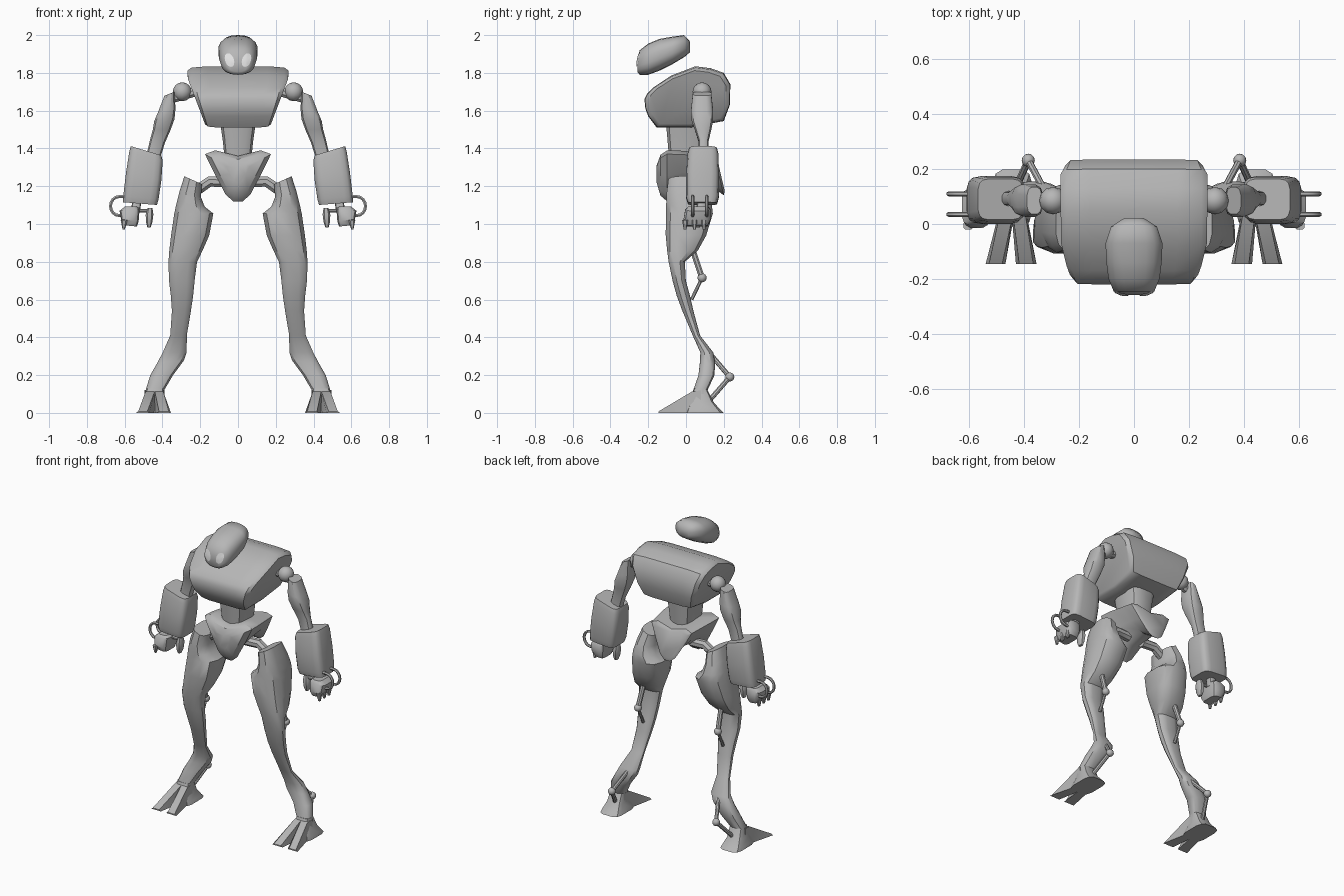
import bpy, bmesh, math
from mathutils import Vector
from mathutils.bvhtree import BVHTree

if "Cube" in bpy.data.objects:
    bpy.data.objects.remove(bpy.data.objects["Cube"])


def material(name, v):
    m = bpy.data.materials.new(name)
    m.diffuse_color = (v, v, v, 1)
    m.use_nodes = True
    m.node_tree.nodes["Principled BSDF"].inputs["Base Color"].default_value = m.diffuse_color
    return m


GREY = material("body grey", 0.47)
LIGHT = material("eye white", 0.85)


def finish(name, bm, mat=GREY, mirror=False, angle=35):
    bmesh.ops.recalc_face_normals(bm, faces=bm.faces)
    me = bpy.data.meshes.new(name)
    bm.to_mesh(me)
    bm.free()
    me.materials.append(mat)
    me.polygons.foreach_set("use_smooth", [True] * len(me.polygons))
    me.set_sharp_from_angle(angle=math.radians(angle))
    ob = bpy.data.objects.new(name, me)
    bpy.context.collection.objects.link(ob)
    if mirror:
        ob.modifiers.new("mirror", 'MIRROR').use_mirror_merge = False
    return ob


def loft(name, rings, **kw):
    """Skin a list of equally long point rings and cap both ends."""
    bm = bmesh.new()
    vs = [[bm.verts.new(p) for p in r] for r in rings]
    n = len(vs[0])
    for a, b in zip(vs, vs[1:]):
        for i in range(n):
            j = (i + 1) % n
            bm.faces.new((a[i], a[j], b[j], b[i]))
    bm.faces.new(vs[0])
    bm.faces.new(vs[-1])
    return finish(name, bm, **kw)


def oval(n, p):
    """Unit superellipse, p = 2 round, larger = boxier."""
    out = []
    for i in range(n):
        a = 2 * math.pi * (i + 0.5) / n
        c, s = math.cos(a), math.sin(a)
        out.append((math.copysign(abs(c) ** (2 / p), c), math.copysign(abs(s) ** (2 / p), s)))
    return out


def limb(name, rows, n=12, p=3, **kw):
    """Loft along z: rows of (z, x0, x1, y0, y1, slope of the ring across x)."""
    rings = []
    for z, x0, x1, y0, y1, k in rows:
        rings.append([((x0 + x1) / 2 + u * (x1 - x0) / 2, (y0 + y1) / 2 + v * (y1 - y0) / 2,
                       z + k * u * (x1 - x0) / 2) for u, v in oval(n, p)])
    return loft(name, rings, mirror=True, **kw)


def tube(name, pts, r, n=8):
    pts = [Vector(p) for p in pts]
    rings = []
    for i, p in enumerate(pts):
        t = (pts[min(i + 1, len(pts) - 1)] - pts[max(i - 1, 0)]).normalized()
        side = t.cross(Vector((0, 1, 0)) if abs(t.y) < 0.9 else Vector((1, 0, 0))).normalized()
        up = t.cross(side)
        rings.append([p + r * (u * side + v * up) for u, v in oval(n, 2)])
    return loft(name, rings, mirror=True)


def ball(name, c, r, n=12):
    bm = bmesh.new()
    bmesh.ops.create_uvsphere(bm, u_segments=n, v_segments=8, radius=r)
    bmesh.ops.translate(bm, verts=bm.verts, vec=c)
    return finish(name, bm, mirror=True)


# Head, lofted front to back
head_rows = [(-.258, 1.805, 1.865, .045), (-.245, 1.79, 1.92, .075), (-.20, 1.79, 1.955, .094),
             (-.14, 1.812, 1.98, .102), (-.07, 1.847, 1.992, .105), (-.01, 1.883, 2.0, .085),
             (.022, 1.91, 1.965, .035)]
head = loft("head", [[(u * w, y, (a + b) / 2 + v * (b - a) / 2) for u, v in oval(18, 2.5)]
                     for y, a, b, w in head_rows], angle=60)

# Eyes, thin plates laid on the face
tree = BVHTree.FromPolygons([v.co for v in head.data.vertices], [p.vertices for p in head.data.polygons])
bm = bmesh.new()


def on_face(x, z):
    hit = tree.ray_cast(Vector((x, -1, z)), Vector((0, 1, 0)))[0]
    return bm.verts.new((x, (hit.y if hit else -.24) - .004, z))


centre = on_face(.045, 1.868)
loops = [[on_face(.045 + f * (.024 * u + .008 * v), 1.868 + f * .036 * v) for u, v in oval(14, 2.2)]
         for f in (.5, 1)]
for i in range(14):
    j = (i + 1) % 14
    bm.faces.new((centre, loops[0][i], loops[0][j]))
    bm.faces.new((loops[0][i], loops[1][i], loops[1][j], loops[0][j]))
finish("eyes", bm, mat=LIGHT, mirror=True)

# Chest: side profile carried across x, wider towards the shoulders
chest = [(-.22, 1.66), (-.205, 1.69), (-.17, 1.725), (-.08, 1.785), (.05, 1.835), (.13, 1.825),
         (.20, 1.80), (.235, 1.74), (.232, 1.63), (.20, 1.545), (.02, 1.51), (-.155, 1.51),
         (-.20, 1.57), (-.215, 1.61)]


def chest_section(t, sy, sz):
    ring = []
    for y, z in chest:
        w = .175 + .092 * min(1, (z - 1.51) / .28)
        ring.append((t * w, .01 + (y - .01) * sy, 1.66 + (z - 1.66) * sz))
    return ring


loft("chest", [chest_section(*s) for s in ((-1, .90, .87), (-.92, .99, .96), (-.6, 1, 1),
                                           (.6, 1, 1), (.92, .99, .96), (1, .90, .87))], angle=40)

# Waist
loft("waist", [[(u * w, .0 + v * d, z) for u, v in oval(12, 4)]
               for z, w, d in ((1.56, .1, .11), (1.45, .083, .1), (1.33, .07, .09))])

# Pelvis: V-shaped sections from belly to tail plate
vee = [(0, 1.36), (.12, 1.39), (.175, 1.37), (.118, 1.255), (.065, 1.155), (.025, 1.12)]
vee += [(-x, z) for x, z in vee[:0:-1]]


def pelvis_section(y, s, raise_low, shear):
    ring = []
    for x, z in vee:
        z2 = 1.27 + (z - 1.27) * s
        if z < 1.3:
            z2 += raise_low * (1.3 - z) / .18
        ring.append((x * s, y + shear * (1.38 - z) / .26, z2))
    return ring


loft("pelvis", [pelvis_section(*s) for s in ((-.155, .35, 0, 0), (-.135, .8, 0, 0), (-.10, 1, 0, 0),
                                             (-.02, .98, .07, 0), (.08, .9, .08, .03),
                                             (.15, .85, .01, .05), (.165, .7, .01, .04))])

# Hip joints
tube("hip_strut", [(.05, .01, 1.22), (.15, .01, 1.225), (.23, .01, 1.17)], .03)

# Legs from hip to ankle
limb("leg", [(1.232, .19, .285, -.095, .09, .45), (1.16, .195, .31, -.105, .12, .3),
             (1.10, .175, .328, -.108, .14, .1), (1.055, .128, .34, -.11, .145, 0),
             (.94, .15, .357, -.11, .11, 0), (.86, .185, .366, -.102, .065, 0),
             (.80, .215, .37, -.093, -.005, 0), (.70, .228, .367, -.072, 0, 0),
             (.62, .236, .357, -.05, .022, 0), (.54, .248, .351, -.02, .04, 0),
             (.41, .27, .36, .035, .075, 0), (.32, .27, .40, .075, .145, 0),
             (.27, .285, .43, .073, .155, -.1), (.20, .342, .466, .065, .152, 0),
             (.12, .39, .49, .038, .115, 0), (.06, .39, .495, .03, .13, 0)], p=2.8)

# Knee and ankle pistons
ball("knee_joint", (.295, .085, .715), .024)
tube("knee_upper_rod", [(.285, .03, .88), (.295, .085, .715)], .016)
tube("knee_lower_rod", [(.295, .085, .715), (.295, .03, .60)], .01)
ball("ankle_joint", (.385, .232, .19), .024)
tube("ankle_upper_rod", [(.33, .13, .31), (.385, .232, .19)], .013)
tube("ankle_lower_rod", [(.385, .232, .19), (.44, .11, .05)], .013)

# Feet: a heel and two splayed toes
limb("heel", [(.13, .392, .487, .04, .11, 0), (.06, .39, .497, .02, .145, 0),
              (.02, .375, .512, .0, .18, 0), (0, .37, .515, -.01, .20, 0)], p=4)
for name, a0, a1, b0, b1 in (("inner_toe", .39, .445, .355, .43), ("outer_toe", .437, .495, .468, .54)):
    loft(name, [[(x0, y, 0), (x1, y, 0), (x1 - i, y, h), (x0 + i, y, h)]
                for y, x0, x1, h, i in ((.08, a0, a1, .12, 0), (.03, a0, a1, .112, .005),
                                        (-.145, b0, b1, .008, .012))], mirror=True)

# Arms
ball("shoulder_joint", (.295, .085, 1.70), .05)
tube("shoulder_pin", [(.22, .085, 1.70), (.36, .085, 1.66)], .025)
limb("upper_arm", [(1.69, .335, .39, .035, .135, -.4), (1.60, .33, .425, .025, .145, -.2),
                   (1.55, .335, .445, .028, .145, -.1), (1.50, .355, .452, .045, .135, 0),
                   (1.44, .385, .466, .065, .12, .2), (1.36, .41, .485, .065, .12, .2)], p=3)
limb("forearm", [(1.388, .405, .568, .015, .165, .3), (1.36, .398, .576, .008, .172, .28),
                 (1.25, .405, .594, .0, .176, .2), (1.14, .42, .608, .0, .174, .1),
                 (1.108, .428, .61, .01, .165, .08)], n=16, p=5)

# Hands: palm, fingertips, thumb and finger cables
limb("wrist", [(1.12, .51, .56, .06, .11, 0), (1.06, .52, .57, .05, .10, 0)])
limb("palm", [(1.092, .535, .60, .01, .12, 0), (1.075, .52, .628, -.005, .13, -.1),
              (1.02, .525, .62, -.015, .13, .1), (.99, .535, .605, .0, .115, .1)], p=4)
for i in range(3):
    y = -.005 + i * .05
    limb("fingertip", [(1.02, .585, .622, y - .016, y + .016, 0),
                       (.972, .598, .612, y - .008, y + .008, 0)], n=8)
tube("thumb_link", [(.55, .06, 1.07), (.47, .06, 1.07)], .01)
limb("thumb", [(1.085, .452, .478, .04, .08, 0), (1.05, .447, .49, .03, .09, 0),
               (1.01, .452, .488, .035, .085, 0), (.982, .462, .48, .045, .075, 0)], n=8)
for y in (.035, .11):
    arc = [(.60, y, 1.145)]
    arc += [(.63 + .045 * math.cos(a), y, 1.095 + .05 * math.sin(a))
            for a in [math.pi / 2 - math.pi * k / 8 for k in range(9)]]
    tube("finger_cable", arc + [(.60, y, 1.045)], .009, 6)
